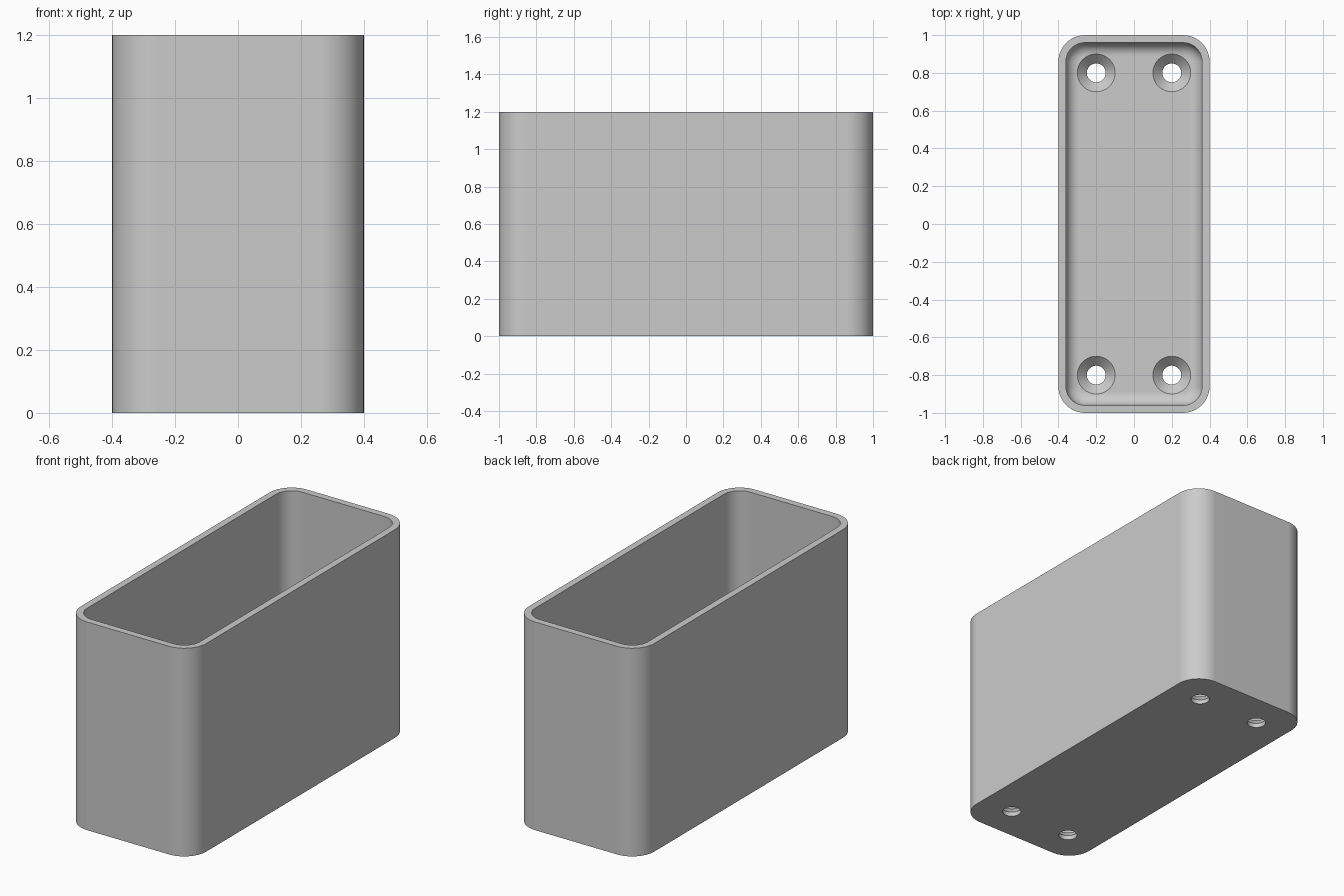
import bpy, bmesh, math

cube = bpy.data.objects.get("Cube")
if cube:
    bpy.data.objects.remove(cube, do_unlink=True)

HX, HY, HEIGHT = 0.4, 1.0, 1.2
WALL, FLOOR = 0.04, 0.075
CORNER, FILLET = 0.14, 0.07
SEGMENTS = 12

grey = bpy.data.materials.new("plain grey")
grey.use_nodes = True
colour = (0.6, 0.6, 0.6, 1)
grey.diffuse_color = colour
grey.node_tree.nodes["Principled BSDF"].inputs["Base Color"].default_value = colour


def ring(bm, hx, hy, r, z, cx=0, cy=0):
    """Rounded rectangle; a circle when hx = hy = r."""
    verts = []
    for quarter, (sx, sy) in enumerate([(1, 1), (-1, 1), (-1, -1), (1, -1)]):
        for i in range(SEGMENTS + 1):
            a = (quarter + i / SEGMENTS) * math.pi / 2
            verts.append(bm.verts.new((cx + sx * (hx - r) + r * math.cos(a),
                                       cy + sy * (hy - r) + r * math.sin(a), z)))
    return verts


def loft(name, sections):
    """Skin each list of ring sections into a closed solid."""
    bm = bmesh.new()
    for section in sections:
        rings = [ring(bm, *s) for s in section]
        for a, b in zip(rings, rings[1:]):
            for i in range(len(a)):
                j = (i + 1) % len(a)
                bm.faces.new((a[i], a[j], b[j], b[i]))
        bm.faces.new(rings[0])
        bm.faces.new(rings[-1])
    bmesh.ops.remove_doubles(bm, verts=bm.verts, dist=1e-5)
    bmesh.ops.recalc_face_normals(bm, faces=bm.faces)
    mesh = bpy.data.meshes.new(name)
    bm.to_mesh(mesh)
    bm.free()
    obj = bpy.data.objects.new(name, mesh)
    obj.data.materials.append(grey)
    bpy.context.collection.objects.link(obj)
    return obj


# Open box: outer wall, rim, inner wall, filleted floor
ix, iy, ir = HX - WALL, HY - WALL, CORNER - WALL
shell = [(HX, HY, CORNER, 0), (HX, HY, CORNER, HEIGHT), (ix, iy, ir, HEIGHT)]
for k in range(9):
    a = k / 8 * math.pi / 2
    inset = FILLET * (1 - math.cos(a))
    shell.append((ix - inset, iy - inset, ir - inset,
                  FLOOR + FILLET * (1 - math.sin(a))))
box = loft("open_box", [shell])

# Countersunk screw holes near the four corners of the floor
HOLE, SINK = 0.05, 0.1
profile = [(HOLE, -0.05), (HOLE, FLOOR - 0.05), (SINK, FLOOR), (SINK, FLOOR + 0.04)]
cutter = loft("screw_hole_cutter",
              [[(r, r, r, z, x, y) for r, z in profile]
               for x in (-0.2, 0.2) for y in (-0.8, 0.8)])
cutter.hide_render = True

cut = box.modifiers.new("screw_holes", "BOOLEAN")
cut.operation = "DIFFERENCE"
cut.solver = "EXACT"
cut.object = cutter

bpy.ops.object.select_all(action="DESELECT")
box.select_set(True)
bpy.context.view_layer.objects.active = box
bpy.ops.object.modifier_apply(modifier=cut.name)
bpy.data.objects.remove(cutter, do_unlink=True)

# Smooth the rounded corners, keep rims and holes crisp
bpy.ops.object.shade_smooth_by_angle(angle=math.radians(30))
weighted = box.modifiers.new("flat_walls", "WEIGHTED_NORMAL")
weighted.keep_sharp = True
